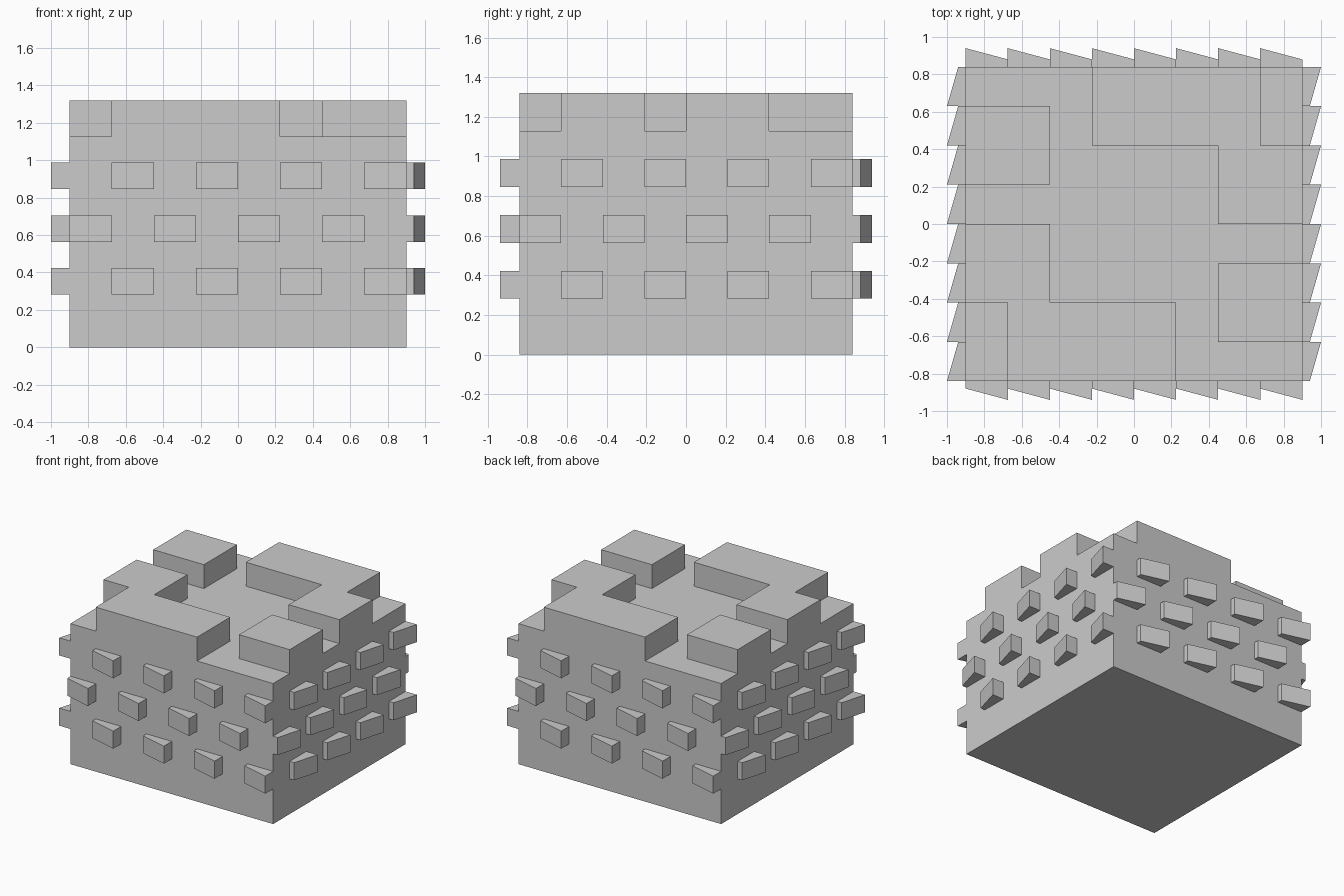
import bpy, bmesh

if "Cube" in bpy.data.objects:
    bpy.data.objects.remove(bpy.data.objects["Cube"])

HX, HY = 0.9, 0.84          # half sizes of the block
CX, CY = HX / 4, HY / 4     # surface cell sizes
CZ = 0.141                  # row height
DECK, TOP = 8 * CZ, 1.32
LOW, HIGH = 0.04, 0.10      # stud depth at its shallow and deep ends


def prism(bm, outline, z0, z1):
    """Extrude a counter-clockwise outline from z0 to z1."""
    face = bm.faces.new([bm.verts.new((x, y, z0)) for x, y in outline])
    ext = bmesh.ops.extrude_face_region(bm, geom=[face])
    for v in ext["geom"]:
        if isinstance(v, bmesh.types.BMVert):
            v.co.z = z1


def make(name, prisms):
    bm = bmesh.new()
    for p in prisms:
        prism(bm, *p)
    bmesh.ops.recalc_face_normals(bm, faces=bm.faces)
    mesh = bpy.data.meshes.new(name)
    bm.to_mesh(mesh)
    bm.free()
    obj = bpy.data.objects.new(name, mesh)
    bpy.context.collection.objects.link(obj)
    return obj


def half_turn(outline):
    return [(-x, -y) for x, y in outline]


# Solid block
make("block_body", [([(-HX, -HY), (HX, -HY), (HX, HY), (-HX, HY)], 0, DECK)])


# Sloped studs: three staggered rows on each side
def studs(side):
    out = []
    for row in range(3):
        z0 = (2 + 2 * row) * CZ
        for i in range(4):
            n = 2 * i + (1 if row != 1 else 0) - 4
            if side in ("front", "back"):
                a, b = n * CX, (n + 1) * CX
                o = [(a, -HY), (a, -HY - LOW), (b, -HY - HIGH), (b, -HY)]
            else:
                a, b = n * CY, (n + 1) * CY
                o = [(HX, a), (HX + LOW, a), (HX + HIGH, b), (HX, b)]
            if side in ("back", "left"):
                o = half_turn(o)
            out.append((o, z0, z0 + CZ))
    return out


for side in ("front", "right", "back", "left"):
    make(side + "_studs", studs(side))

# Raised top pieces: a stepped bend and a small block, repeated by a half turn
bend = [(CX * i, CY * j) for i, j in
        [(-4, -2), (-3, -2), (-3, -4), (1, -4), (1, -2), (-2, -2), (-2, 0), (-4, 0)]]
small = [(CX * i, CY * j) for i, j in [(2, -3), (4, -3), (4, -1), (2, -1)]]
for name, shape in (("top_bend", bend), ("top_block", small)):
    make(name + "_front", [(shape, DECK, TOP)])
    make(name + "_back", [(half_turn(shape), DECK, TOP)])
